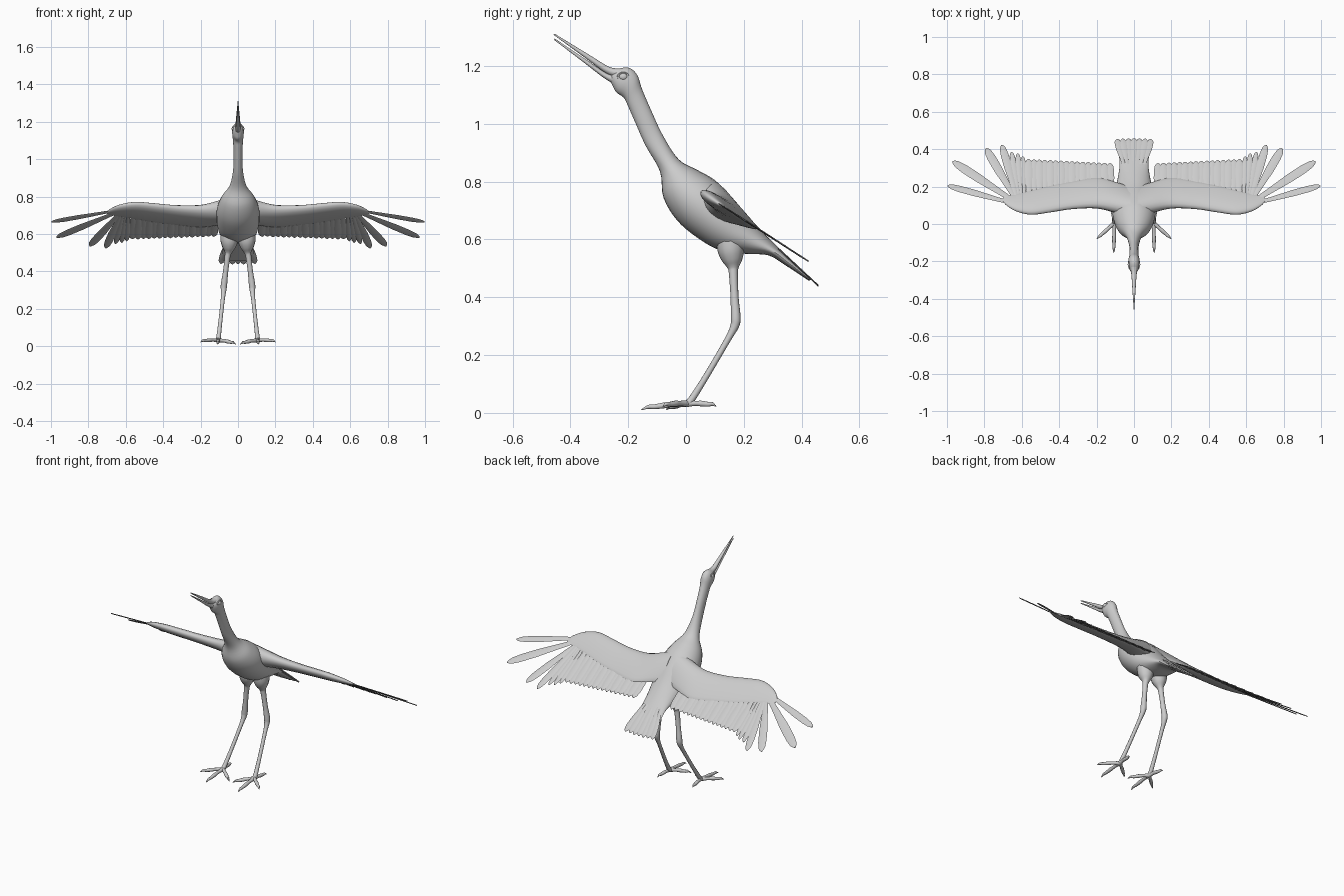
import bpy, bmesh, math
from mathutils import Vector

if "Cube" in bpy.data.objects:
    bpy.data.objects.remove(bpy.data.objects["Cube"])


def smooth(stations, n=5):
    """Catmull-Rom interpolation of a list of equal-length tuples."""
    out, last = [], len(stations) - 1
    for i in range(last):
        p0, p1 = stations[max(i - 1, 0)], stations[i]
        p2, p3 = stations[i + 1], stations[min(i + 2, last)]
        for k in range(n):
            t = k / n
            out.append(tuple(
                0.5 * (2 * b + (c - a) * t + (2 * a - 5 * b + 4 * c - d) * t * t
                       + (3 * b - a - 3 * c + d) * t ** 3)
                for a, b, c, d in zip(p0, p1, p2, p3)))
    return out + [stations[-1]]


def ellipse(c, u, v, n):
    return [c + u * math.cos(a) + v * math.sin(a)
            for a in (2 * math.pi * k / n for k in range(n))]


def loft(bm, rings):
    """Skin a list of rings and cap both ends."""
    rows = [[bm.verts.new(p) for p in r] for r in rings]
    n = len(rows[0])
    for a, b in zip(rows, rows[1:]):
        for k in range(n):
            bm.faces.new((a[k], a[(k + 1) % n], b[(k + 1) % n], b[k]))
    bm.faces.new(rows[0][::-1])
    bm.faces.new(rows[-1])


def finish(name, bm, mirror=False):
    bmesh.ops.recalc_face_normals(bm, faces=bm.faces)
    me = bpy.data.meshes.new(name)
    bm.to_mesh(me)
    bm.free()
    me.shade_smooth()
    me.set_sharp_from_angle(angle=math.radians(50))
    ob = bpy.data.objects.new(name, me)
    bpy.context.collection.objects.link(ob)
    if mirror:
        m = ob.modifiers.new("Mirror", 'MIRROR')
        m.use_mirror_merge = False
    return ob


def profile_loft(name, stations, n=24, steps=5):
    """Stations: upper (y, z), lower (y, z), half width."""
    bm = bmesh.new()
    rings = []
    for uy, uz, ly, lz, w in smooth(stations, steps):
        up, lo = Vector((0, uy, uz)), Vector((0, ly, lz))
        rings.append(ellipse((up + lo) / 2, Vector((w, 0, 0)), (up - lo) / 2, n))
    loft(bm, rings)
    return finish(name, bm)


def tube(bm, pts, n=12, steps=4):
    """Round limb through (x, y, z, radius) points."""
    pts = smooth(pts, steps)
    cs = [Vector(p[:3]) for p in pts]
    rings = []
    for i, p in enumerate(pts):
        d = cs[min(i + 1, len(cs) - 1)] - cs[max(i - 1, 0)]
        u = d.cross(Vector((0.31, 0.2, 0.05) if abs(d.normalized().z) > 0.5 else (0, 0, 1))).normalized()
        rings.append(ellipse(cs[i], u * p[3], d.cross(u).normalized() * p[3], n))
    loft(bm, rings)


FEATHER = [(0, .45), (.3, .7), (.6, 1), (.82, 1), (.93, .8), (.98, .45), (1, .1)]


def feather(bm, base, tip, w, plane, lift=0.0):
    """Flat rounded feather lying on the sloped plane z = z0 - slope * y."""
    z0, slope = plane
    b, t = Vector(base), Vector(tip)
    d = (t - b).normalized()
    side = Vector((-d.y, d.x)) * w
    rings = []
    for s, k in FEATHER:
        c = b.lerp(t, s)
        rings.append(ellipse(Vector((c.x, c.y, z0 - slope * c.y + lift)),
                             Vector((side.x, side.y, -slope * side.y)) * k,
                             Vector((0, 0, .003)), 8))
    loft(bm, rings)


# Head, neck and body as one smooth skin
profile_loft("body", [
    (-.252, 1.178, -.262, 1.150, .014), (-.228, 1.192, -.253, 1.130, .025),
    (-.195, 1.193, -.240, 1.108, .031), (-.168, 1.168, -.215, 1.090, .030),
    (-.152, 1.120, -.200, 1.060, .026), (-.122, 1.050, -.178, 1.010, .024),
    (-.080, .960, -.140, .925, .026), (-.025, .877, -.090, .835, .045),
    (.040, .840, -.078, .745, .088), (.100, .805, -.030, .665, .112),
    (.160, .745, .045, .602, .115), (.215, .680, .120, .562, .104),
    (.270, .622, .210, .550, .088), (.320, .572, .285, .545, .078),
    (.370, .524, .345, .510, .080), (.435, .462, .425, .457, .098)])

# Slightly open bill
profile_loft("upper_bill", [
    (-.225, 1.192, -.238, 1.160, .020), (-.265, 1.197, -.278, 1.176, .014),
    (-.340, 1.242, -.350, 1.229, .009), (-.455, 1.312, -.458, 1.308, .0015)], 12)
profile_loft("lower_bill", [
    (-.232, 1.165, -.250, 1.138, .019), (-.276, 1.176, -.286, 1.160, .013),
    (-.345, 1.222, -.352, 1.211, .008), (-.454, 1.295, -.457, 1.291, .0015)], 12)

# Eyes with raised lids
bm = bmesh.new()
bmesh.ops.create_uvsphere(bm, u_segments=16, v_segments=10, radius=.013)
bmesh.ops.scale(bm, vec=(.6, 1.1, .9), verts=bm.verts)
bmesh.ops.translate(bm, vec=(.026, -.217, 1.163), verts=bm.verts)
finish("eyes", bm, True)
bm = bmesh.new()
lid = []
for k in range(20):
    a = 2 * math.pi * k / 20
    out = Vector((0, math.cos(a), math.sin(a) * .75))
    lid.append(ellipse(Vector((.024, -.217, 1.163)) + out * .018,
                       out * .004, Vector((.005, 0, 0)), 6))
loft(bm, lid + [lid[0]])
finish("eyelids", bm, True)

# Wing arm: fat leading edge thinning backwards, on a sloped plane
WING = (.797, .645)
bm = bmesh.new()
rings = []
for x, yf, yb, t in smooth([
        (.02, .035, .20, .050), (.10, .062, .225, .040), (.20, .084, .248, .028),
        (.33, .080, .228, .022), (.45, .062, .205, .020), (.55, .050, .180, .018),
        (.63, .068, .160, .013), (.68, .098, .150, .007), (.70, .120, .140, .003)]):
    ring = []
    for k in range(20):
        a = 2 * math.pi * k / 20
        y = (yf + yb) / 2 - (yb - yf) / 2 * math.cos(a)
        h = t * math.sin(a) * (1 + .5 * math.cos(a))
        ring.append(Vector((x, y + h * .4, WING[0] - WING[1] * y + h)))
    rings.append(ring)
loft(bm, rings)
finish("wing_arms", bm, True)

# Secondary feathers: an overlapping row with a scalloped trailing edge
bm = bmesh.new()
for i in range(16):
    x = .125 + .029 * i
    feather(bm, (x, .12), (x + .004, .325 + .0015 * i), .022, WING, .0015 * (i % 2))
finish("secondary_feathers", bm, True)

# Primary feathers: spread fingers from the wrist
bm = bmesh.new()
for i, (bx, by, tx, ty, w) in enumerate([
        (.63, .105, .997, .205, .017), (.63, .115, .970, .335, .023),
        (.625, .12, .792, .405, .023), (.62, .12, .707, .423, .021),
        (.61, .12, .655, .385, .016), (.60, .12, .622, .378, .015),
        (.585, .12, .595, .362, .015)]):
    feather(bm, (bx, by), (tx, ty), w, WING, .001 * (i % 2))
finish("primary_feathers", bm, True)

# Tail fan
bm = bmesh.new()
for i in range(7):
    f = (i - 3) / 3
    feather(bm, (.055 * f, .32), (.092 * f, .458 - .004 * f * f), .018,
            (.865, .93), .0015 * (i % 2))
finish("tail_feathers", bm)

# Legs with feathered thighs
bm = bmesh.new()
tube(bm, [(.045, .15, .64, .045), (.047, .155, .57, .047), (.049, .16, .53, .036),
          (.052, .163, .503, .020), (.056, .164, .48, .0155), (.066, .168, .40, .014),
          (.075, .172, .33, .017), (.077, .168, .30, .015), (.081, .145, .255, .011),
          (.094, .075, .135, .0105), (.103, .025, .055, .012), (.105, .008, .033, .013)])
finish("legs", bm, True)

# Toes with claws
bm = bmesh.new()
for tx, ty, tz in [(.108, -.155, .014), (.200, -.080, .026),
                   (.012, -.068, .014), (.118, .105, .026)]:
    a, b = Vector((.105, .005, .032)), Vector((tx, ty, tz))
    pts = []
    for s, lift, r in [(0, 0, .012), (.3, .003, .009), (.5, .003, .0105),
                       (.72, .002, .0085), (.85, .004, .007), (1, -.004, .0012)]:
        c = a.lerp(b, s)
        pts.append((c.x, c.y, c.z + lift, r))
    tube(bm, pts, 10, 3)
finish("toes", bm, True)
